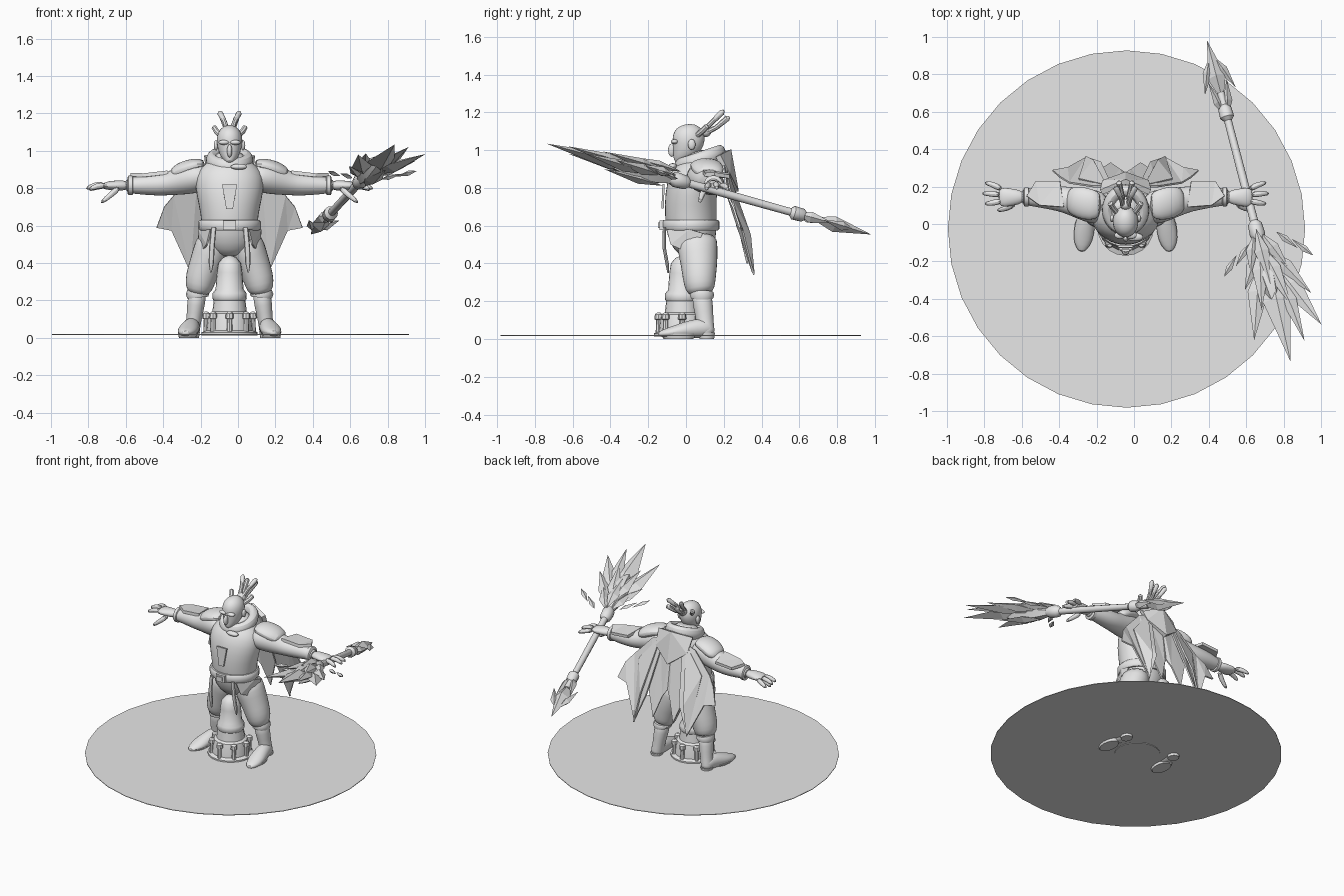
import bpy, bmesh, math
from mathutils import Vector as V

GREY = bpy.data.materials.new("plain_grey")
GREY.diffuse_color = (0.8, 0.8, 0.8, 1)
CX = -0.045  # the figure's centre line


def add(name, bm, mirror=False, smooth=True, sub=0, thick=0, x=CX):
    """Turn a bmesh into an object with the usual modifiers."""
    bmesh.ops.recalc_face_normals(bm, faces=bm.faces)
    me = bpy.data.meshes.new(name)
    bm.to_mesh(me)
    bm.free()
    me.materials.append(GREY)
    ob = bpy.data.objects.new(name, me)
    bpy.context.collection.objects.link(ob)
    ob.location.x = x
    if mirror:
        ob.modifiers.new("mirror", 'MIRROR').use_mirror_merge = False
    if thick:
        m = ob.modifiers.new("solid", 'SOLIDIFY')
        m.thickness, m.offset = thick, 0
    if sub:
        ob.modifiers.new("sub", 'SUBSURF').levels = sub
        ob.modifiers["sub"].render_levels = sub
    if smooth:
        bpy.context.view_layer.objects.active = ob
        bpy.ops.object.select_all(action='DESELECT')
        ob.select_set(True)
        bpy.ops.object.shade_smooth_by_angle(angle=math.radians(40))
    return ob


def rings(bm, pts, ref=(0, 1, 0), n=14):
    """Loft ellipses (x, y, z, r1[, r2]) along a path and cap the ends."""
    P = [V(p[:3]) for p in pts]
    loops = []
    for i, p in enumerate(pts):
        t = (P[min(i + 1, len(P) - 1)] - P[max(i - 1, 0)]).normalized()
        s = V(ref).cross(t).normalized()
        u = t.cross(s)
        a, b = p[3], p[-1]
        loops.append([bm.verts.new(P[i] + s * a * math.cos(k * math.tau / n) + u * b * math.sin(k * math.tau / n))
                      for k in range(n)])
    for A, B in zip(loops, loops[1:]):
        for k in range(n):
            bm.faces.new((A[k], A[(k + 1) % n], B[(k + 1) % n], B[k]))
    bm.faces.new(loops[0])
    bm.faces.new(loops[-1])


def tube(name, *paths, ref=(0, 1, 0), n=14, **kw):
    bm = bmesh.new()
    for p in paths:
        rings(bm, p, ref, n)
    return add(name, bm, **kw)


def lathe(name, prof, y, n=20, **kw):
    return tube(name, [(0, y + i * 1e-6, z, r) for i, (r, z) in enumerate(prof)], n=n, **kw)


def ball(name, c, r, **kw):
    bm = bmesh.new()
    bmesh.ops.create_uvsphere(bm, u_segments=18, v_segments=12, radius=1)
    for v in bm.verts:
        v.co = V((c[i] + v.co[i] * r[i] for i in range(3)))
    return add(name, bm, **kw)


def box(name, c, size, **kw):
    bm = bmesh.new()
    bmesh.ops.create_cube(bm, size=1)
    for v in bm.verts:
        v.co = V((c[i] + v.co[i] * size[i] for i in range(3)))
    return add(name, bm, smooth=False, **kw)


def sheet(name, pts, thick=0.01, **kw):
    bm = bmesh.new()
    bm.faces.new([bm.verts.new(p) for p in pts])
    bmesh.ops.triangulate(bm, faces=bm.faces)
    return add(name, bm, smooth=False, thick=thick, **kw)


# ground disc
bm = bmesh.new()
bmesh.ops.create_circle(bm, cap_ends=True, segments=32, radius=0.955)
for v in bm.verts:
    v.co += V((0.005, -0.027, 0.018))
add("ground_disc", bm, smooth=False, thick=0.004)

# torso, belt and head
tube("torso", [(0, .045, .43, .05, .06), (0, .045, .48, .13, .11), (0, .03, .56, .15, .135), (0, .025, .66, .155, .14),
               (0, .025, .76, .18, .14), (0, .04, .85, .19, .135), (0, .07, .91, .16, .11), (0, .07, .96, .09, .085),
               (0, .06, 1.0, .06, .06)], n=18, sub=1)
tube("belt", [(0, .025, .575, .16, .145), (0, .025, .585, .168, .152), (0, .025, .62, .168, .152),
              (0, .025, .63, .16, .145)], n=24)
box("buckle", (0, -.13, .603), (.07, .02, .05))
box("buckle_center", (0, -.141, .603), (.04, .012, .028))
sheet("chest_ornament", [(-.04, -.119, .82), (.04, -.119, .82), (.018, -.124, .69), (-.018, -.124, .69)], thick=.012)
tube("head", [(0, -.055, .935, .012, .015), (0, -.035, .96, .042, .04), (0, -.005, 1.0, .062, .075),
              (0, .012, 1.05, .074, .092), (0, .025, 1.1, .066, .082), (0, .03, 1.13, .035, .045),
              (0, .03, 1.138, .01, .012)], sub=1)
ball("nose", (0, -.075, 1.0), (.014, .02, .035))
ball("brow", (.03, -.06, 1.045), (.03, .02, .013), mirror=True)
ball("ear", (.072, .03, 1.03), (.012, .02, .028), mirror=True)

# tied hair strands
tube("hair_strands", [(.01, .09, 1.1, .014), (.025, .14, 1.15, .013), (.05, .19, 1.2, .016), (.055, .2, 1.21, .006)],
     [(.012, .1, 1.09, .014), (.02, .16, 1.12, .013), (.035, .22, 1.17, .016), (.037, .23, 1.175, .006)],
     [(.045, .06, 1.08, .015), (.07, .09, 1.105, .016), (.082, .11, 1.125, .015), (.085, .115, 1.13, .006)],
     ref=(1, 0, 0), n=8, mirror=True)
ball("hair_knot", (0, .105, 1.1), (.03, .03, .03))

# hood gathered round the neck
bm = bmesh.new()
N, M = 20, 8
loop = []
for i in range(N):
    a = math.tau * i / N
    c = V((.095 * math.cos(a), .075 + .105 * math.sin(a), .95 + .035 * math.sin(a)))
    out = V((math.cos(a), math.sin(a), 0))
    loop.append([bm.verts.new(c + out * .036 * math.cos(b) + V((0, 0, .048 * math.sin(b))))
                 for b in (math.tau * k / M for k in range(M))])
for i in range(N):
    for k in range(M):
        bm.faces.new((loop[i][k], loop[(i + 1) % N][k], loop[(i + 1) % N][(k + 1) % M], loop[i][(k + 1) % M]))
add("hood_collar", bm, sub=1)
sheet("hood_back", [(-.13, .17, .97), (0, .225, 1.0), (.13, .17, .97), (.12, .22, .87), (0, .265, .78), (-.12, .22, .87)],
      thick=.03)
ball("scarf_clasp", (.05, -.07, .915), (.045, .022, .016))

# cape made of pointed panels
sheet("cape_side", [(.07, .2, .94), (.17, .2, .9), (.3, .22, .76), (.35, .25, .7), (.39, .285, .59), (.31, .3, .575),
                    (.21, .355, .35), (.13, .33, .55)], mirror=True)
sheet("cape_side_fold", [(.1, .205, .93), (.25, .24, .75), (.21, .36, .34), (.17, .34, .55)], mirror=True)
sheet("cape_middle", [(0, .215, .95), (.1, .205, .93), (.15, .28, .6), (.08, .325, .4), (.03, .29, .55), (0, .27, .6)],
      mirror=True)

# arms, sleeves, gloves
tube("arm", [(.1, .08, .87, .06, .08), (.17, .09, .86, .085, .095), (.24, .11, .845, .082, .085),
             (.32, .13, .825, .064, .072), (.38, .14, .82, .062, .068), (.46, .145, .818, .054, .058),
             (.52, .145, .815, .045, .048), (.56, .145, .812, .035, .042)], mirror=True, sub=1)
tube("cuff", [(.515, .145, .815, .044), (.52, .145, .815, .052), (.54, .145, .815, .052), (.545, .145, .815, .044)],
     mirror=True)
tube("shoulder_pad", [(.13, .1, .925, .03, .07), (.18, .1, .925, .038, .085), (.24, .115, .905, .045, .088),
                      (.29, .13, .88, .04, .075), (.31, .13, .87, .02, .05)], mirror=True, sub=1)
sheet("forearm_guard", [(.33, .09, .885), (.46, .1, .87), (.53, .15, .873), (.48, .23, .86), (.35, .23, .87)],
      thick=.02, mirror=True)
tube("palm", [(.54, .145, .815, .028, .035), (.6, .143, .815, .028, .045), (.65, .143, .815, .024, .055),
              (.68, .143, .81, .015, .045)], mirror=True, sub=1)
fingers = [((.66, .185, .815), (.71, .212, .81), (.755, .222, .79)), ((.67, .155, .818), (.72, .163, .82), (.77, .163, .795)),
           ((.66, .125, .815), (.71, .112, .815), (.755, .108, .79)), ((.59, .11, .805), (.635, .082, .765), (.69, .072, .72))]
tube("fingers", *[[(*a, .019), (*b, .017), (*c, .011)] for a, b, c in fingers], n=8, mirror=True, sub=1)

# trousers, shins and boots
tube("trouser_leg", [(.075, .06, .56, .08, .11), (.095, .06, .48, .1, .11), (.125, .07, .4, .09, .1),
                     (.155, .07, .32, .085, .09), (.165, .075, .26, .074, .08), (.17, .08, .235, .05, .055)],
     mirror=True, sub=1)
tube("shin", [(.168, .08, .26, .05, .055), (.18, .09, .18, .05, .055), (.19, .1, .1, .04, .046), (.2, .105, .04, .042, .048),
              (.2, .11, .02, .04, .045)], mirror=True, sub=1)
tube("boot_band", [(.17, .085, .215, .056, .06), (.172, .085, .235, .062, .066), (.17, .085, .25, .056, .06)], mirror=True)
tube("boot", [(.198, .145, .05, .034, .035), (.2, .09, .06, .046, .055), (.212, .02, .05, .052, .05),
              (.224, -.05, .04, .058, .036), (.232, -.11, .03, .045, .024), (.236, -.15, .025, .015, .012)],
     ref=(0, 0, 1), mirror=True, sub=1)
tube("sole", [(.224, -.04, 0, .047, .08), (.224, -.04, .03, .053, .1)], mirror=True)
tube("heel", [(.2, .11, 0, .036, .04), (.2, .11, .035, .042, .045)], mirror=True)

# hanging straps
tube("straps", [(.085, -.115, .59, .014, .008), (.095, -.115, .48, .015, .009), (.098, -.1, .4, .014, .009),
                (.1, -.095, .35, .004, .004)], n=8, mirror=True)
sheet("hip_flap", [(.1, -.1, .58), (.165, .02, .58), (.165, .09, .56), (.155, .03, .45), (.12, -.08, .5)], mirror=True)

# bell-shaped post behind the legs, with bolts on its foot
lathe("post", [(.15, .012), (.15, .03), (.125, .04), (.118, .1), (.11, .13), (.092, .14), (.085, .2), (.092, .21),
               (.09, .24), (.075, .26), (.068, .35), (.06, .4), (.035, .43), (.008, .44)], -.02)
for i in range(8):
    a = math.tau * (i + 1.0) / 8 + math.pi / 4
    x, y = .125 * math.cos(a), -.02 + .125 * math.sin(a)
    tube("post_bolt", [(x, y, .03, .016), (x, y, .1, .013), (x, y, .105, .022), (x, y, .13, .02), (x, y, .14, .008)], n=8)

# staff axes: d along the shaft, s sideways, w out of the blade plane
O = V((.646, 0, .828))
d = V((.26, -1, .28)).normalized()
s = V((.968, .252, 0)).normalized()
w = s.cross(d)
if w.z < 0:
    w = -w


def at(t, v, h=0):
    return O + d * t + s * v + w * h


def rod(name, prof, n=10):
    tube(name, [(*at(t, 0), r) for t, r in prof], ref=(0, 0, 1), n=n, x=0)


def blade(name, base, tip, width, h=0, th=.03):
    """Diamond blade with a raised ridge; base and tip are (t, v)."""
    a, b = V(base), V(tip)
    m = a.lerp(b, .4)
    side = V((-(b - a).y, (b - a).x)).normalized() * width
    bm = bmesh.new()
    A, B = [bm.verts.new(at(*p, h)) for p in (a, b)]
    r = [bm.verts.new(at(*(m + side), h)), bm.verts.new(at(*m, h + th)),
         bm.verts.new(at(*(m - side), h)), bm.verts.new(at(*m, h - th))]
    for i in range(4):
        bm.faces.new((A, r[i], r[(i + 1) % 4]))
        bm.faces.new((B, r[(i + 1) % 4], r[i]))
    add(name, bm, smooth=False, x=0)


rod("staff_shaft", [(-.75, .02), (-.3, .022), (.3, .022)])
rod("staff_rear_collar", [(-.68, .02), (-.66, .036), (-.61, .038), (-.59, .02)])
rod("staff_front_collar", [(-.02, .02), (0, .038), (.06, .042), (.1, .025)])
rod("head_core", [(.08, .03), (.16, .05), (.3, .06), (.42, .035), (.48, .01)], n=6)

# flame-shaped head: layers of pointed blades
for base, tip, width, h, th in [
        ((.2, .02), (.79, .0), .075, 0, .04), ((.2, .03), (.63, .21), .06, -.01, .03),
        ((.2, -.02), (.62, -.16), .055, -.01, .03), ((.15, .03), (.45, .2), .045, .0, .03),
        ((.15, -.02), (.34, -.14), .035, .0, .025), ((.06, .02), (.3, .12), .035, .02, .025),
        ((.06, -.02), (.27, -.09), .035, .02, .025), ((.12, 0), (.5, .08), .045, .035, .025),
        ((.12, 0), (.48, -.08), .045, .035, .025), ((.04, 0), (.36, 0), .04, .05, .025),
        ((.12, 0), (.46, .03), .05, -.05, .025), ((.3, .06), (.7, .1), .04, .01, .025)]:
    blade("head_blade", base, tip, width, h, th)

# loose zigzag shards beside the head
for k, t0, v0, t1, v1 in [(1, .07, .1, .25, .26), (-1, .1, .06, .24, .23)]:
    tm, vm = (t0 + t1) / 2, (v0 + v1) / 2
    blade("shard", (t0, k * v0), (tm + .03, k * (vm + .01)), .018, 0, .014)
    blade("shard", (t1, k * v1), (tm - .03, k * (vm - .01)), .018, 0, .014)

# rear spear point with barbs
blade("rear_point", (-.7, 0), (-1.05, 0), .05, 0, .042)
for k in (1, -1):
    blade("rear_barb", (-.95, k * .015), (-.76, k * .085), .025, 0, .025)
    blade("rear_leaf", (-.62, k * .01), (-.82, k * .05), .025, 0, .03)
